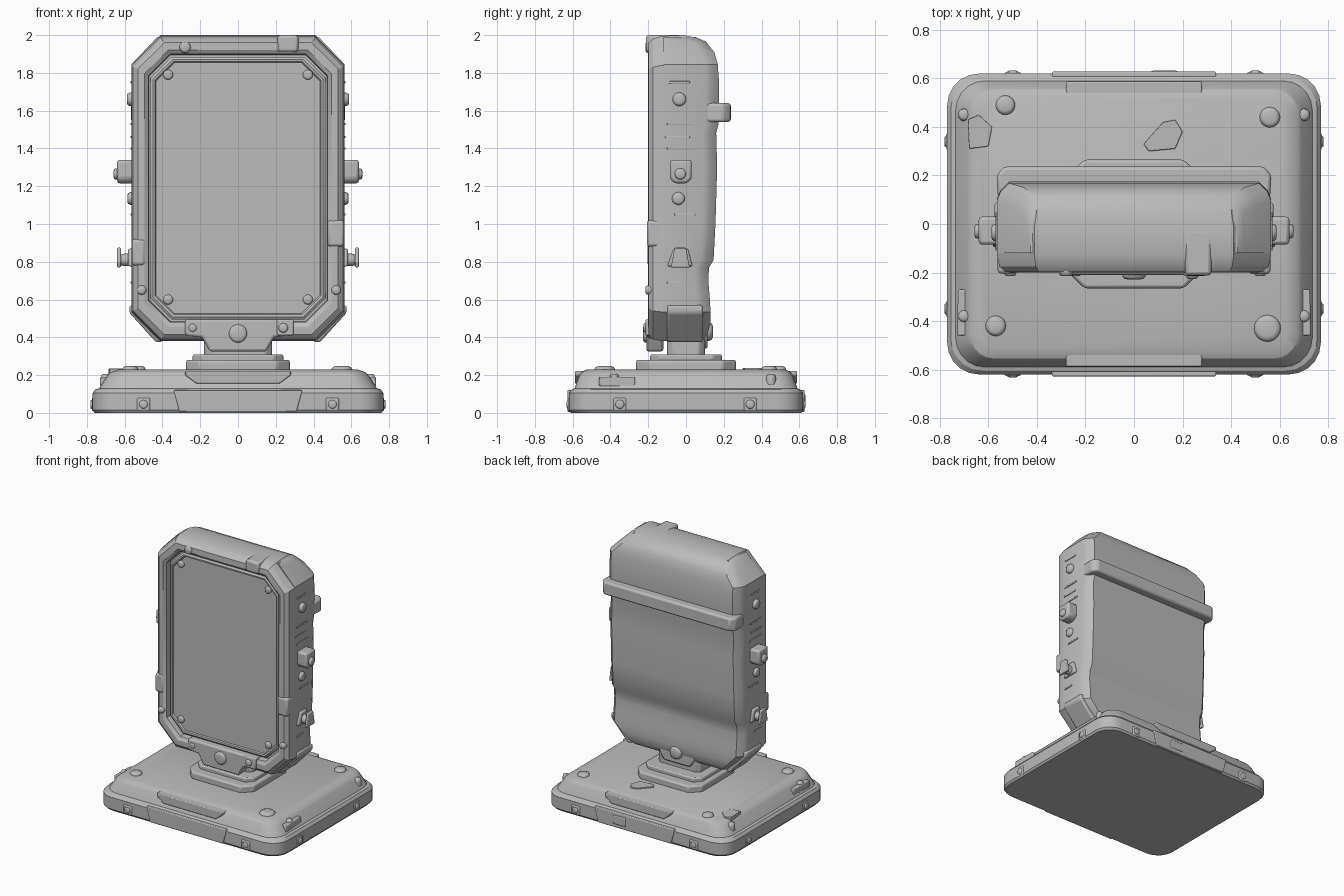
import bpy, bmesh, math
from mathutils import Vector

if "Cube" in bpy.data.objects:
    bpy.data.objects.remove(bpy.data.objects["Cube"])

grey = bpy.data.materials.new("plain_grey")
grey.use_nodes = True
grey.diffuse_color = (0.5, 0.5, 0.5, 1)
grey.node_tree.nodes["Principled BSDF"].inputs["Base Color"].default_value = (0.5, 0.5, 0.5, 1)


def loft(name, rings, bevel=0.0, angle=35):
    """Skin a list of equal-length point rings and cap both ends."""
    bm = bmesh.new()
    loops = [[bm.verts.new(p) for p in ring] for ring in rings]
    n = len(loops[0])
    for a, b in zip(loops, loops[1:]):
        for i in range(n):
            j = (i + 1) % n
            bm.faces.new((a[i], a[j], b[j], b[i]))
    bm.faces.new(loops[0][::-1])
    bm.faces.new(loops[-1])
    bmesh.ops.recalc_face_normals(bm, faces=bm.faces)
    me = bpy.data.meshes.new(name)
    bm.to_mesh(me)
    bm.free()
    me.materials.append(grey)
    ob = bpy.data.objects.new(name, me)
    bpy.context.collection.objects.link(ob)
    bpy.ops.object.select_all(action='DESELECT')
    ob.select_set(True)
    bpy.context.view_layer.objects.active = ob
    if bevel:
        mod = ob.modifiers.new("soft_edges", 'BEVEL')
        mod.width, mod.segments = bevel, 2
        mod.limit_method, mod.angle_limit = 'ANGLE', math.radians(25)
    bpy.ops.object.shade_smooth_by_angle(angle=math.radians(angle))
    return ob


def place(axis, a, b, t):
    return {'x': (t, a, b), 'y': (a, t, b), 'z': (a, b, t)}[axis]


def prism(name, pts, axis, lo, hi, bevel=0.006):
    return loft(name, [[place(axis, a, b, t) for a, b in pts] for t in (lo, hi)], bevel)


def box(name, x, y, z, bevel=0.008):
    pts = [(x[0], y[0]), (x[1], y[0]), (x[1], y[1]), (x[0], y[1])]
    return prism(name, pts, 'z', z[0], z[1], bevel)


def bolt(name, axis, a, b, r, lo, hi):
    """Round stud with a domed end at hi."""
    def ring(rad, t):
        return [place(axis, a + rad * math.cos(k * math.tau / 20),
                      b + rad * math.sin(k * math.tau / 20), t) for k in range(20)]
    d = hi - lo
    return loft(name, [ring(r, lo), ring(r, lo + d * 0.6), ring(r * 0.85, lo + d * 0.9),
                       ring(r * 0.6, hi)], angle=50)


def octagon(hx, z0, z1, c, y):
    pts = [(hx, z0 + c), (hx, z1 - c), (hx - c, z1), (c - hx, z1),
           (-hx, z1 - c), (-hx, z0 + c), (c - hx, z0), (hx - c, z0)]
    return [(x, y, z) for x, z in pts]


def rounded(hx, hy, r, z):
    ring = []
    for q, (sx, sy) in enumerate([(1, 1), (-1, 1), (-1, -1), (1, -1)]):
        for k in range(6):
            t = (q + k / 5) * math.pi / 2
            ring.append((sx * (hx - r) + r * math.cos(t), sy * (hy - r) + r * math.sin(t), z))
    return ring


def mirrored(pts):
    return pts + [(-x, y) for x, y in reversed(pts)]


# Base: stepped slab with rounded corners
loft("base", [rounded(.76, .61, .13, 0), rounded(.77, .62, .13, .015),
              rounded(.77, .62, .13, .105), rounded(.755, .605, .13, .125),
              rounded(.735, .59, .12, .13), rounded(.69, .565, .11, .2),
              rounded(.675, .555, .1, .215), rounded(.63, .525, .08, .23)], angle=28)

# Base panels, front and back
for s, end in ((-1, "front"), (1, "back")):
    prism("base_skirt_" + end, mirrored([(.34, .12), (.31, .005)]), 'y', s * .60, s * .628)
    prism("base_panel_" + end, mirrored([(.28, .222), (.28, .2), (.22, .155)]), 'y',
          s * .53, s * .588)
    for x in (-.5, .5):
        box("skirt_socket", (x - .035, x + .035), sorted((s * .6, s * .626)), (.01, .08))
        bolt("skirt_bolt", 'y', x, .045, .024, s * .61, s * .632)

# Base sides
for s in (-1, 1):
    for y in (-.35, .34):
        box("side_socket", sorted((s * .75, s * .774)), (y - .035, y + .035), (.01, .08))
        bolt("side_bolt", 'x', y, .045, .024, s * .76, s * .782)
    prism("cheek_panel", [(s * .67, -.27), (s * .725, -.27), (s * .73, -.46), (s * .69, -.46)],
          'z', .14, .19)
    for y in (-.38, .45):
        bolt("cheek_bolt", 'z', s * .7, y, .026, .15, .205)
box("rear_tab", (.07, .18), (.6, .632), (.03, .1))

# Base top studs and loose plates
for x, y, r in ((-.53, .49, .04), (.56, .44, .042), (-.57, -.42, .042), (.55, -.43, .055)):
    bolt("base_stud", 'z', x, y, r, .21, .247)
prism("base_plate_back", [(.04, .33), (.06, .3), (.17, .31), (.2, .38), (.17, .43), (.12, .42)],
      'z', .22, .238, .003)
prism("base_plate_corner", [(-.68, .31), (-.6, .32), (-.585, .4), (-.64, .45), (-.685, .43)],
      'z', .18, .234, .003)

# Pedestal and neck
def tier(hx, hy, c):
    return [(hx, hy - c), (hx - c, hy), (c - hx, hy), (-hx, hy - c),
            (-hx, c - hy), (c - hx, -hy), (hx - c, -hy), (hx, c - hy)]

prism("pedestal", tier(.275, .265, .07), 'z', .22, .28, .012)
prism("pedestal_step", tier(.24, .19, .05), 'z', .27, .31, .01)
prism("neck", tier(.18, .1, .03), 'z', .29, .45, .01)

# Housing: horizontal sections that follow the back profile
def section(z, back):
    w = .565 - max(0, z - 1.845, .535 - z) * .95
    pts = [(w, -.12), (w, back - .07), (w - .015, back - .035), (w - .05, back)]
    return [(x, y, z) for x, y in mirrored(pts)]

profile = [(.385, .09), (.42, .115), (.48, .13), (.535, .13), (.62, .125), (.7, .118),
           (.77, .122), (.81, .146), (1.0, .156), (1.3, .165), (1.48, .16), (1.53, .172),
           (1.75, .175), (1.845, .168), (1.91, .15), (1.965, .105), (1.99, .05)]
loft("housing", [section(z, b) for z, b in profile], angle=30)

# Front frame with recess
loft("frame", [octagon(.55, .39, 1.985, .15, .06), octagon(.565, .38, 2.0, .155, -.01),
               octagon(.565, .38, 1.995, .155, -.13), octagon(.555, .39, 1.98, .15, -.175),
               octagon(.53, .415, 1.96, .14, -.198), octagon(.495, .455, 1.92, .125, -.2),
               octagon(.475, .48, 1.9, .115, -.185), octagon(.47, .485, 1.895, .112, -.14)],
     angle=28)
loft("screen_border", [octagon(.462, .495, 1.885, .11, -.13), octagon(.462, .495, 1.885, .11, -.16),
                       octagon(.45, .508, 1.872, .105, -.17), octagon(.44, .52, 1.86, .1, -.168),
                       octagon(.435, .525, 1.855, .1, -.158)])
for x in (-.37, .37):
    for z in (.6, 1.79):
        bolt("screen_screw", 'y', x, z, .026, -.15, -.175)

# Frame fittings
box("top_clip", (.21, .32), (-.212, -.02), (1.91, 2.0), .015)
box("left_clip", (.475, .562), (-.207, -.1), (.88, 1.02), .015)
box("right_clip", (-.562, -.49), (-.205, -.1), (.78, .92), .015)
for x, z, r in ((-.28, 1.935, .03), (-.51, .65, .025), (.52, .65, .025), (-.24, .45, .024)):
    bolt("frame_stud", 'y', x, z, r, -.18, -.215)

# Hinge bracket under the frame, front and back
prism("hinge_front", mirrored([(.28, .495), (.28, .41), (.19, .4), (.15, .325)]), 'y',
      -.21, -.12, .012)
prism("hinge_back", mirrored([(.15, .48), (.15, .4), (.11, .34)]), 'y', .04, .115, .012)
bolt("hinge_knob_front", 'y', 0, .42, .048, -.2, -.228)
bolt("hinge_knob_back", 'y', 0, .43, .05, .09, .142)
box("hinge_bolt_seat", (.205, .295), (-.215, -.15), (.41, .495))
bolt("hinge_bolt", 'y', .24, .45, .025, -.2, -.226)

# Back handle bar
prism("back_bar", mirrored([(.56, .1), (.567, .2), (.535, .237)]), 'z', 1.54, 1.64, .014)

# Side controls, mirrored
for s in (-1, 1):
    bolt("side_knob", 'x', -.035, 1.66, .036, s * .55, s * .588)
    bolt("side_stud", 'x', -.04, 1.135, .034, s * .55, s * .585)
    prism("side_block", [(-.085, 1.34), (.03, 1.34), (.03, 1.24), (.005, 1.215),
                         (-.06, 1.215), (-.085, 1.24)], 'x', s * .55, s * .64, .014)
    bolt("block_button", 'x', -.03, 1.265, .03, s * .63, s * .658)
    prism("lever_foot", [(-.1, .775), (.035, .775), (.01, .87), (-.065, .87)], 'x',
          s * .55, s * .582, .01)
    bolt("lever_stem", 'x', -.03, .81, .033, s * .57, s * .625)
    prism("lever_flange", [(-.08, .77), (.02, .77), (0, .875), (-.06, .875)], 'x',
          s * .62, s * .64)
    # Vent ribs and lower corner guard
    for z, y0, y1 in ((1.75, -.09, .02), (1.53, -.1, .03), (1.46, -.11, .02),
                      (1.4, -.1, .04), (1.05, -.06, .05), (.69, -.1, -.02)):
        box("vent_rib", sorted((s * .55, s * .57)), (y0, y1), (z - .006, z + .006), .002)
    prism("corner_guard", [(s * .575, .57), (s * .575, .53), (s * .435, .375),
                           (s * .40, .375), (s * .5, .57)], 'y', -.1, .09, .012)
